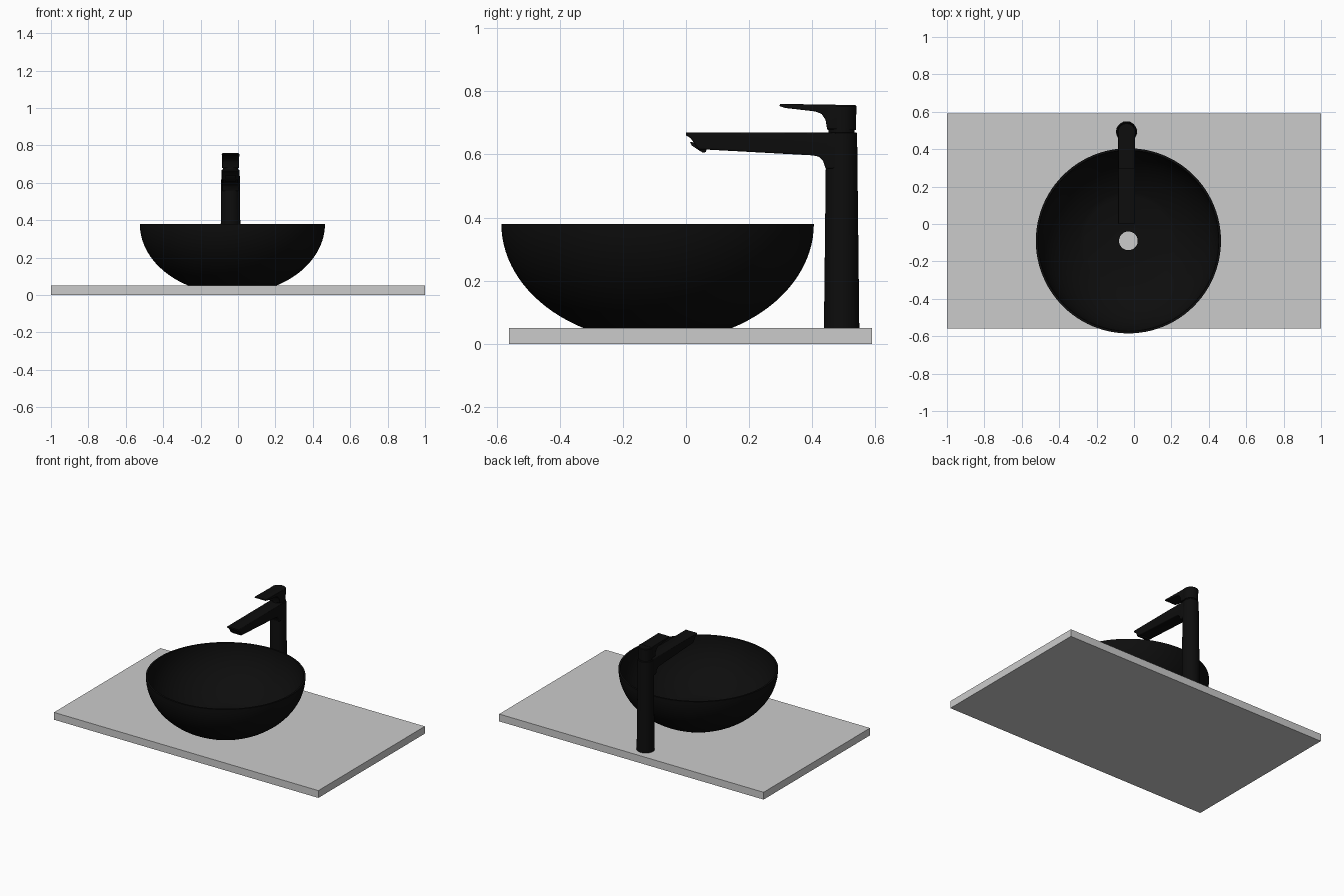
import bpy, bmesh, math

cube = bpy.data.objects.get("Cube")
if cube:
    bpy.data.objects.remove(cube, do_unlink=True)


def material(name, value):
    mat = bpy.data.materials.new(name)
    mat.use_nodes = True
    colour = (value, value, value, 1)
    mat.diffuse_color = colour
    mat.node_tree.nodes["Principled BSDF"].inputs["Base Color"].default_value = colour
    return mat


black = material("matte black", 0.004)
grey = material("light grey", 0.6)


def finish(bm, name, mat, smooth=True):
    bmesh.ops.recalc_face_normals(bm, faces=bm.faces)
    mesh = bpy.data.meshes.new(name)
    bm.to_mesh(mesh)
    bm.free()
    mesh.materials.append(mat)
    obj = bpy.data.objects.new(name, mesh)
    bpy.context.collection.objects.link(obj)
    if smooth:
        bpy.ops.object.select_all(action='DESELECT')
        obj.select_set(True)
        bpy.context.view_layer.objects.active = obj
        bpy.ops.object.shade_smooth_by_angle(angle=math.radians(35))
    return obj


def lathe(name, profile, x, y, steps, closed=False):
    """Spin (radius, z) points about a vertical axis at x, y."""
    bm = bmesh.new()
    verts = [bm.verts.new((x + r, y, z)) for r, z in profile]
    pairs = list(zip(verts, verts[1:]))
    if closed:
        pairs.append((verts[-1], verts[0]))
    edges = [bm.edges.new(p) for p in pairs]
    bmesh.ops.spin(bm, geom=verts + edges, cent=(x, y, 0), axis=(0, 0, 1),
                   angle=math.tau, steps=steps)
    bmesh.ops.remove_doubles(bm, verts=bm.verts, dist=0.0001)
    return finish(bm, name, black)


def side_prism(name, outline, x, width, bevel):
    """Extrude a (y, z) outline across x and round its long edges."""
    bm = bmesh.new()
    face = bm.faces.new([bm.verts.new((x - width / 2, y, z)) for y, z in outline])
    new = bmesh.ops.extrude_face_region(bm, geom=[face])["geom"]
    bmesh.ops.translate(bm, vec=(width, 0, 0),
                        verts=[v for v in new if isinstance(v, bmesh.types.BMVert)])
    rims = [e for e in bm.edges if abs(e.verts[0].co.x - e.verts[1].co.x) < 0.001]
    bmesh.ops.bevel(bm, geom=rims, offset=bevel, segments=3, affect='EDGES',
                    profile=0.5, clamp_overlap=True)
    return finish(bm, name, black)


# Countertop slab
bm = bmesh.new()
bmesh.ops.create_cube(bm, size=1)
bmesh.ops.scale(bm, vec=(2, 1.15, 0.05), verts=bm.verts)
bmesh.ops.translate(bm, vec=(0, 0.015, 0.025), verts=bm.verts)
finish(bm, "countertop", grey, smooth=False)


# Bowl: thin elliptical wall with an open drain hole
def wall(radius, depth, low, count=18):
    end = math.asin((0.38 - low) / depth)
    return [(radius * math.cos(end * i / count), 0.38 - depth * math.sin(end * i / count))
            for i in range(count + 1)]


outer = wall(0.495, 0.375, 0.05)
inner = wall(0.483, 0.363, 0.064)
lathe("basin", outer + [(0.05, 0.05), (0.05, 0.064)] + inner[::-1],
      -0.03, -0.09, 96, closed=True)

# Tap body, handle neck and handle cap
TAP_X, TAP_Y = -0.04, 0.493
lathe("tap_column", [(0, 0.05), (0.056, 0.05), (0.049, 0.667), (0.046, 0.67), (0, 0.67)],
      TAP_X, TAP_Y, 40)
lathe("handle_neck", [(0.041, 0.665), (0.041, 0.69)], TAP_X, TAP_Y, 40)
lathe("handle_cap", [(0, 0.678), (0.045, 0.678), (0.047, 0.752), (0.044, 0.756), (0, 0.756)],
      TAP_X, TAP_Y, 40)

# Spout with a slanted tip and a curved root
spout = [(0.0, 0.669), (0.0, 0.66), (0.014, 0.652), (0.04, 0.616), (0.07, 0.615),
         (0.40, 0.597), (0.42, 0.593), (0.434, 0.58), (0.442, 0.555),
         (0.49, 0.555), (0.49, 0.67)]
side_prism("spout", spout, TAP_X, 0.09, 0.006)
aerator = [(0.012, 0.64), (0.018, 0.628), (0.052, 0.606), (0.062, 0.607), (0.072, 0.63)]
side_prism("aerator", aerator, TAP_X, 0.06, 0.003)

# Lever blending into the handle cap
lever = [(0.298, 0.76), (0.296, 0.753), (0.315, 0.747), (0.41, 0.736), (0.43, 0.728),
         (0.442, 0.71), (0.447, 0.68), (0.49, 0.68), (0.49, 0.757)]
side_prism("lever", lever, TAP_X, 0.086, 0.004)
